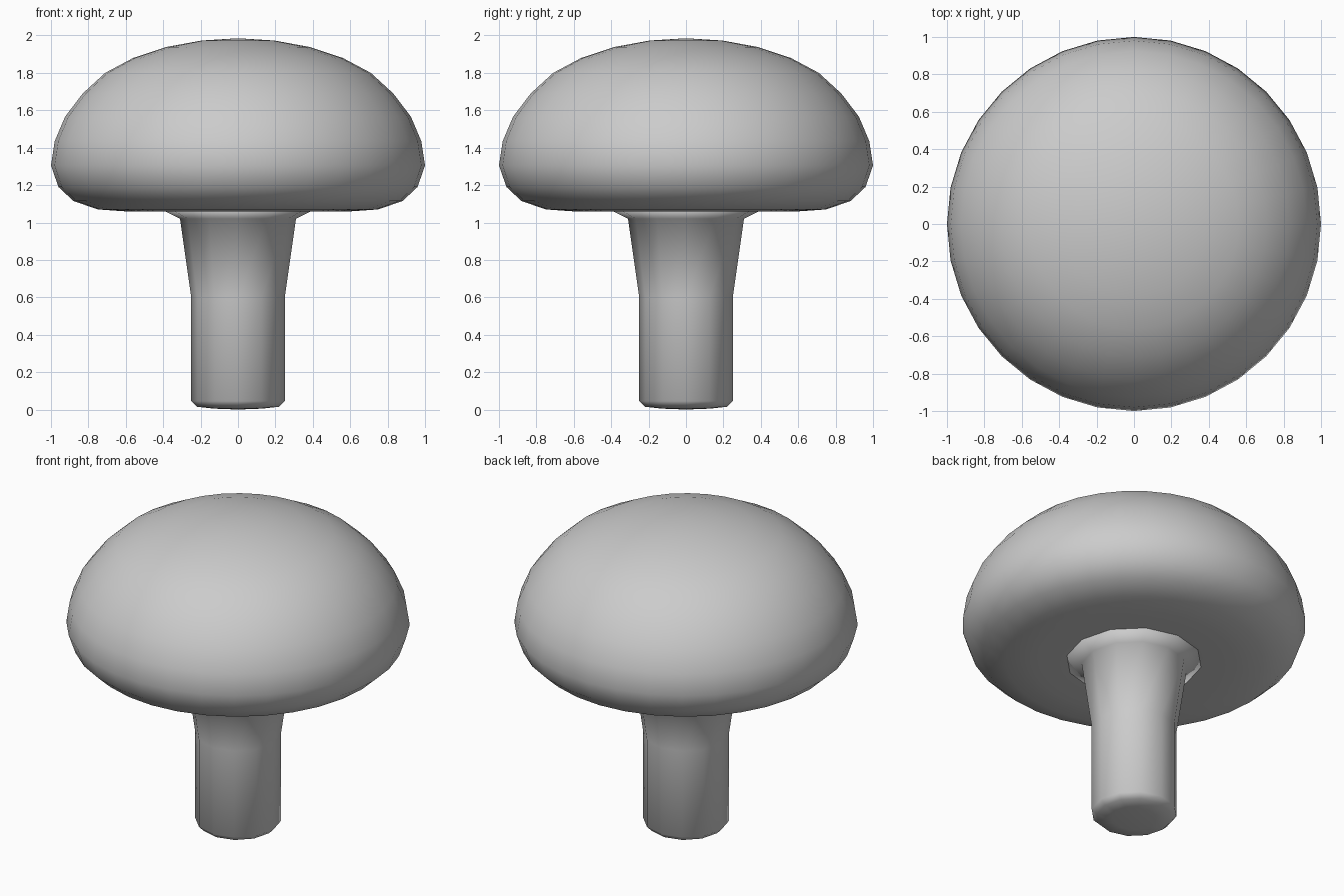
import bpy, bmesh, math

if "Cube" in bpy.data.objects:
    bpy.data.objects.remove(bpy.data.objects["Cube"])


def lathe(name, profile, sides):
    """Revolve (radius, z) points around z; radius 0 closes to a pole."""
    bm = bmesh.new()
    rings = []
    for r, z in profile:
        n = 1 if r == 0 else sides
        rings.append([bm.verts.new((r * math.cos(math.tau * i / sides),
                                    r * math.sin(math.tau * i / sides), z))
                      for i in range(n)])
    for a, b in zip(rings, rings[1:]):
        for i in range(sides):
            j = (i + 1) % sides
            if len(a) == 1:
                bm.faces.new((a[0], b[j], b[i]))
            elif len(b) == 1:
                bm.faces.new((a[i], a[j], b[0]))
            else:
                bm.faces.new((a[i], a[j], b[j], b[i]))
    bmesh.ops.recalc_face_normals(bm, faces=bm.faces)
    for f in bm.faces:
        f.smooth = True
    mesh = bpy.data.meshes.new(name)
    bm.to_mesh(mesh)
    bm.free()
    obj = bpy.data.objects.new(name, mesh)
    bpy.context.collection.objects.link(obj)
    return obj


# Cap: domed top, rounded rim, nearly flat underside
lathe("mushroom_cap", [
    (0, 1.07), (0.2, 1.065), (0.4, 1.063), (0.58, 1.058), (0.75, 1.07),
    (0.88, 1.115), (0.96, 1.19), (1.0, 1.305), (0.98, 1.435), (0.925, 1.565),
    (0.83, 1.69), (0.71, 1.80), (0.56, 1.88), (0.385, 1.938), (0.195, 1.973),
    (0, 1.985)], 32)

# Stem: straight below, flared into the cap, softly bevelled foot
lathe("mushroom_stem", [
    (0, 0.0), (0.13, 0.005), (0.22, 0.015), (0.25, 0.045), (0.25, 0.6),
    (0.31, 1.02), (0.41, 1.07), (0, 1.12)], 12)
